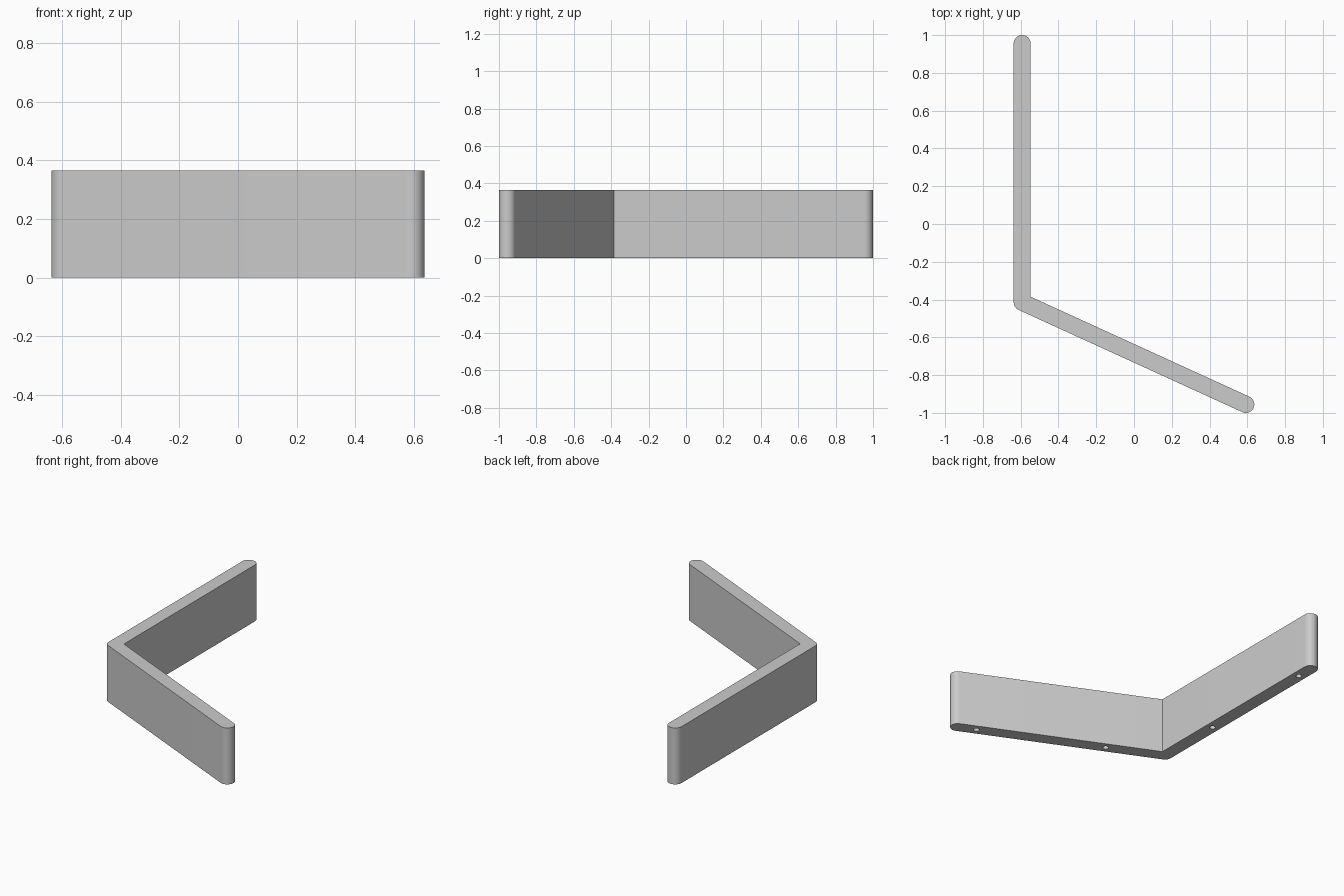
import bpy, bmesh, math
from mathutils import Vector, Matrix

cube = bpy.data.objects.get("Cube")
if cube:
    bpy.data.objects.remove(cube, do_unlink=True)

HEIGHT = 0.365
R = 0.045                       # half the wall thickness
HOLE_R, HOLE_DEPTH = 0.018, 0.1
back_end = Vector((-0.592, 0.955))
corner = Vector((-0.592, -0.414))
front_end = Vector((0.592, -0.955))

grey = bpy.data.materials.new("light grey")
grey.use_nodes = True
colour = (0.6, 0.6, 0.6, 1)
grey.diffuse_color = colour
grey.node_tree.nodes["Principled BSDF"].inputs["Base Color"].default_value = colour


def arc(centre, start, end, steps):
    """Points on a round of radius R, angles in radians."""
    angles = [start + (end - start) * i / steps for i in range(steps + 1)]
    return [centre + R * Vector((math.cos(a), math.sin(a))) for a in angles]


def make_object(name, bm):
    bmesh.ops.recalc_face_normals(bm, faces=bm.faces)
    mesh = bpy.data.meshes.new(name)
    bm.to_mesh(mesh)
    bm.free()
    mesh.materials.append(grey)
    obj = bpy.data.objects.new(name, mesh)
    bpy.context.collection.objects.link(obj)
    return obj


# Angled wall: rounded ends, rounded outer corner, sharp inner corner
arm = front_end - corner
slope = math.atan2(arm.y, arm.x)
outer = slope + 1.5 * math.pi
bisector = (math.pi / 2 + slope) / 2
miter = R / math.sin((math.pi / 2 - slope) / 2)
outline = arc(back_end, 0, math.pi, 24)
outline += arc(corner, math.pi, outer, 12)
outline += arc(front_end, outer, outer + math.pi, 24)
outline.append(corner + miter * Vector((math.cos(bisector), math.sin(bisector))))

bm = bmesh.new()
base = bm.faces.new([bm.verts.new((p.x, p.y, 0)) for p in outline])
top = bmesh.ops.extrude_face_region(bm, geom=[base], use_keep_orig=True)
bmesh.ops.translate(bm, vec=(0, 0, HEIGHT),
                    verts=[g for g in top["geom"] if isinstance(g, bmesh.types.BMVert)])
wall = make_object("angled_wall", bm)

# Blind peg holes in the underside, two per arm
bm = bmesh.new()
for end, spots in ((back_end, (0.327, 0.92)), (front_end, (0.286, 0.91))):
    for t in spots:
        p = corner.lerp(end, t)
        bmesh.ops.create_cone(bm, cap_ends=True, segments=24, radius1=HOLE_R,
                              radius2=HOLE_R, depth=2 * HOLE_DEPTH,
                              matrix=Matrix.Translation((p.x, p.y, 0)))
cutter = make_object("hole_cutter", bm)
cutter.hide_render = True

cut = wall.modifiers.new("peg holes", 'BOOLEAN')
cut.operation = 'DIFFERENCE'
cut.solver = 'EXACT'
cut.object = cutter
for other in bpy.context.selected_objects:
    other.select_set(False)
bpy.context.view_layer.objects.active = wall
wall.select_set(True)
bpy.ops.object.modifier_apply(modifier=cut.name)
bpy.data.objects.remove(cutter, do_unlink=True)
bpy.ops.object.shade_smooth_by_angle(angle=math.radians(30))
